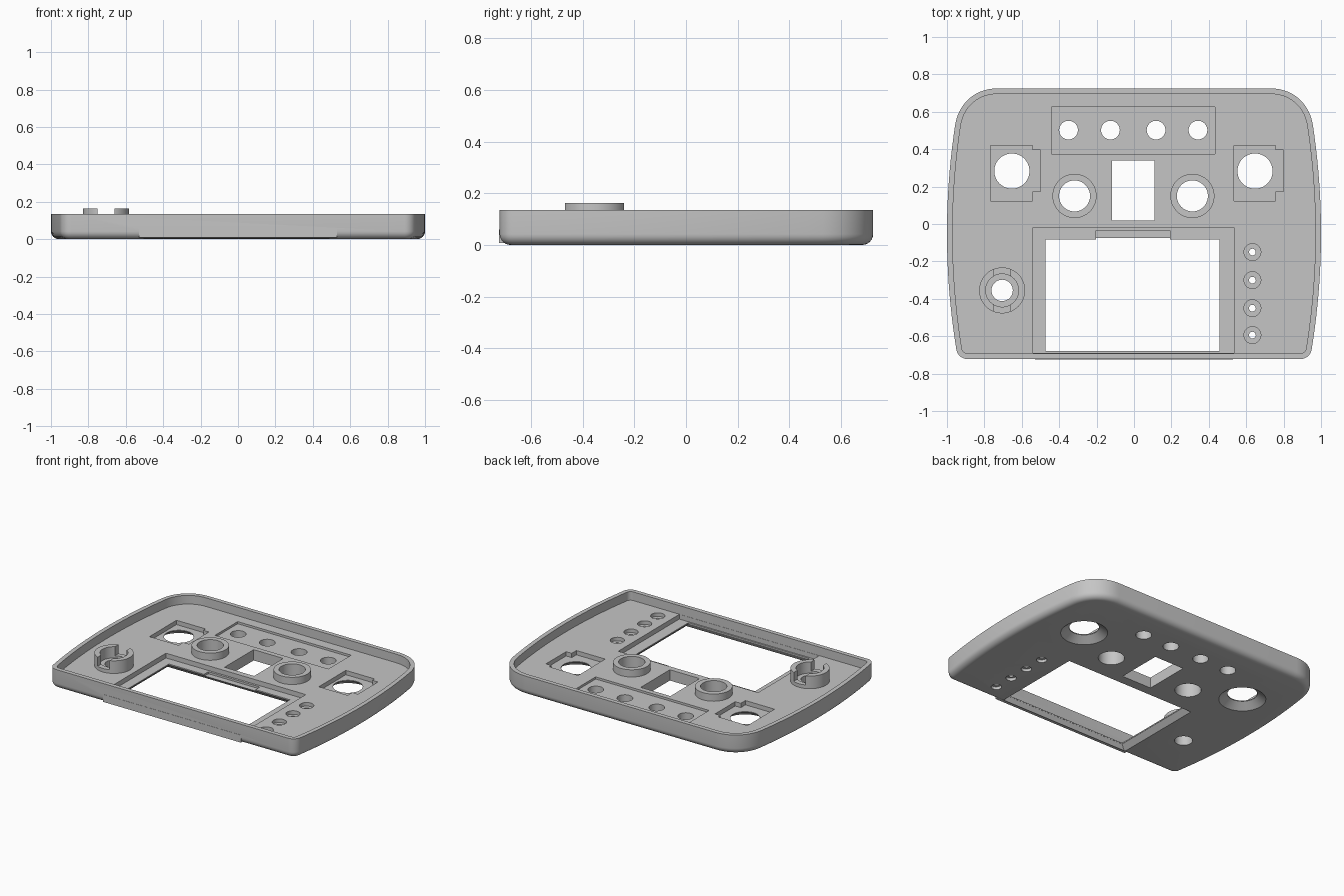
import bpy, bmesh, math
from mathutils import Vector

if "Cube" in bpy.data.objects:
    bpy.data.objects.remove(bpy.data.objects["Cube"])

grey = bpy.data.materials.new("plain grey")
grey.diffuse_color = (0.56, 0.56, 0.56, 1)
grey.use_nodes = True
grey.node_tree.nodes["Principled BSDF"].inputs["Base Color"].default_value = grey.diffuse_color
FLOOR = 0.075


def finish(name, bm):
    bmesh.ops.recalc_face_normals(bm, faces=bm.faces)
    me = bpy.data.meshes.new(name)
    bm.to_mesh(me)
    bm.free()
    me.materials.append(grey)
    ob = bpy.data.objects.new(name, me)
    bpy.context.collection.objects.link(ob)
    return ob


def loft(name, rings):
    """Skin a stack of equal-length rings and cap both ends."""
    bm = bmesh.new()
    vs = [[bm.verts.new(p) for p in r] for r in rings]
    n = len(vs[0])
    for a, b in zip(vs, vs[1:]):
        for i in range(n):
            j = (i + 1) % n
            bm.faces.new((a[i], a[j], b[j], b[i]))
    bm.faces.new(vs[0][::-1])
    bm.faces.new(vs[-1])
    return finish(name, bm)


def circle(x, y, r, z, n=48):
    return [(x + r * math.cos(2 * math.pi * i / n), y + r * math.sin(2 * math.pi * i / n), z)
            for i in range(n)]


def rect(x0, x1, y0, y1, z):
    return [(x0, y0, z), (x1, y0, z), (x1, y1, z), (x0, y1, z)]


def cyl(name, x, y, r, z0, z1, r1=None):
    return loft(name, [circle(x, y, r, z0), circle(x, y, r if r1 is None else r1, z1)])


def box(name, x0, x1, y0, y1, z0, z1):
    return loft(name, [rect(x0, x1, y0, y1, z0), rect(x0, x1, y0, y1, z1)])


def boolean(target, tool, op="DIFFERENCE"):
    m = target.modifiers.new("bool", "BOOLEAN")
    m.operation, m.object, m.solver = op, tool, "EXACT"
    bpy.context.view_layer.objects.active = target
    bpy.ops.object.modifier_apply(modifier=m.name)
    bpy.data.objects.remove(tool)


def side_x(y):
    return 1 - 0.13 * (y + 0.05) ** 2


def bezier(p, n):
    for i in range(n + 1):
        t = i / n
        s = 1 - t
        yield Vector((sum(c * q[k] for c, q in zip((s**3, 3*s*s*t, 3*s*t*t, t**3), p))
                      for k in (0, 1)))


# Outline: small round front corners, bowed sides, large back corners
CR, Y0 = 0.06, -0.6714
cx = side_x(Y0) - CR * math.cos(math.radians(9))
half = [Vector((cx + CR * math.cos(a), -0.722 + CR + CR * math.sin(a)))
        for a in [math.radians(-90 + 81 * i / 8) for i in range(9)]]
half += [Vector((side_x(y), y)) for y in [Y0 + (0.53 - Y0) * i / 20 for i in range(1, 20)]]
half += list(bezier([(side_x(0.53), 0.53), (0.938, 0.645), (0.85, 0.725), (0.73, 0.725)], 14))
outline = half + [Vector((-p.x, p.y)) for p in reversed(half)]


def inset(d, z):
    out = []
    n = len(outline)
    for i, p in enumerate(outline):
        a = (p - outline[i - 1]).normalized()
        b = (outline[(i + 1) % n] - p).normalized()
        na, nb = Vector((-a.y, a.x)), Vector((-b.y, b.x))
        q = p + (na + nb) * d / (1 + na.dot(nb))
        out.append((q.x, q.y, z))
    return out


# Tray with rounded lower edge, then its cavity
R = 0.042
rings = [inset(R * (1 - math.sin(a)), R * (1 - math.cos(a)))
         for a in [math.pi / 2 * i / 6 for i in range(7)]]
tray = loft("controller_shell", rings + [inset(0, 0.135)])
boolean(tray, loft("cavity", [inset(0.03, FLOOR), inset(0.03, 0.2)]))

# Square front lip under the screen
boolean(tray, box("lip", -0.53, 0.53, -0.7235, -0.6, 0.008, 0.06), "UNION")

# Dial collars and the slotted knob boss
for x in (-0.318, 0.312):
    boolean(tray, cyl("collar", x, 0.15, 0.118, 0.05, 0.125), "UNION")
    boolean(tray, cyl("bore", x, 0.15, 0.083, -0.1, 0.3))
KX, KY = -0.705, -0.355
boolean(tray, cyl("boss", KX, KY, 0.123, 0.05, 0.163), "UNION")
boolean(tray, cyl("boss_bore", KX, KY, 0.088, 0.085, 0.3))
boolean(tray, cyl("boss_hole", KX, KY, 0.057, -0.1, 0.3))
boolean(tray, box("boss_slot", KX - 0.045, KX + 0.045, KY - 0.2, KY + 0.2, 0.1, 0.3))

# Screen recess, cable notch and window with bevelled outer edge
boolean(tray, box("screen_recess", -0.54, 0.535, -0.6905, -0.02, 0.042, 0.12))
boolean(tray, box("cable_notch", -0.203, 0.193, -0.12, -0.035, 0.028, 0.12))
W = (-0.473, 0.457, -0.68, -0.083)
boolean(tray, box("window", *W, -0.1, 0.12))
boolean(tray, loft("window_bevel", [
    rect(W[0] - 0.045, W[1] + 0.045, W[2] - 0.025, W[3] + 0.045, -0.01),
    rect(W[0] - 0.001, W[1] + 0.001, W[2] - 0.001, W[3] + 0.001, 0.034)]))

# Stick mounts: stepped square recess, hole and flared underside
for x0, x1, x2, mx in ((-0.767, -0.543, -0.5, -0.653), (0.535, 0.757, 0.8, 0.647)):
    boolean(tray, box("mount", x0, x1, 0.123, 0.42, 0.045, 0.2))
    boolean(tray, box("mount_tab", x1 - 0.02, x2, 0.174, 0.395, 0.045, 0.2))
    boolean(tray, cyl("stick_hole", mx, 0.283, 0.094, -0.1, 0.2))
    boolean(tray, cyl("stick_flare", mx, 0.283, 0.155, -0.005, 0.04, 0.095))

# Switch row panel and holes
boolean(tray, box("switch_panel", -0.44, 0.432, 0.375, 0.625, 0.06, 0.2))
for x in (-0.35, -0.126, 0.118, 0.342):
    boolean(tray, cyl("switch_hole", x, 0.502, 0.05, -0.1, 0.2))

# Square opening in the centre
boolean(tray, box("centre_opening", -0.118, 0.11, 0.02, 0.34, -0.1, 0.2))

# Small button holes, counterbored on both faces
for y in (-0.15, -0.3, -0.45, -0.594):
    boolean(tray, cyl("button_top", 0.633, y, 0.045, 0.05, 0.2))
    boolean(tray, cyl("button_under", 0.633, y, 0.033, -0.1, 0.02))
    boolean(tray, cyl("button_hole", 0.633, y, 0.018, -0.1, 0.2))

bpy.ops.object.select_all(action="DESELECT")
tray.select_set(True)
bpy.context.view_layer.objects.active = tray
bpy.ops.object.shade_smooth_by_angle(angle=math.radians(30))
